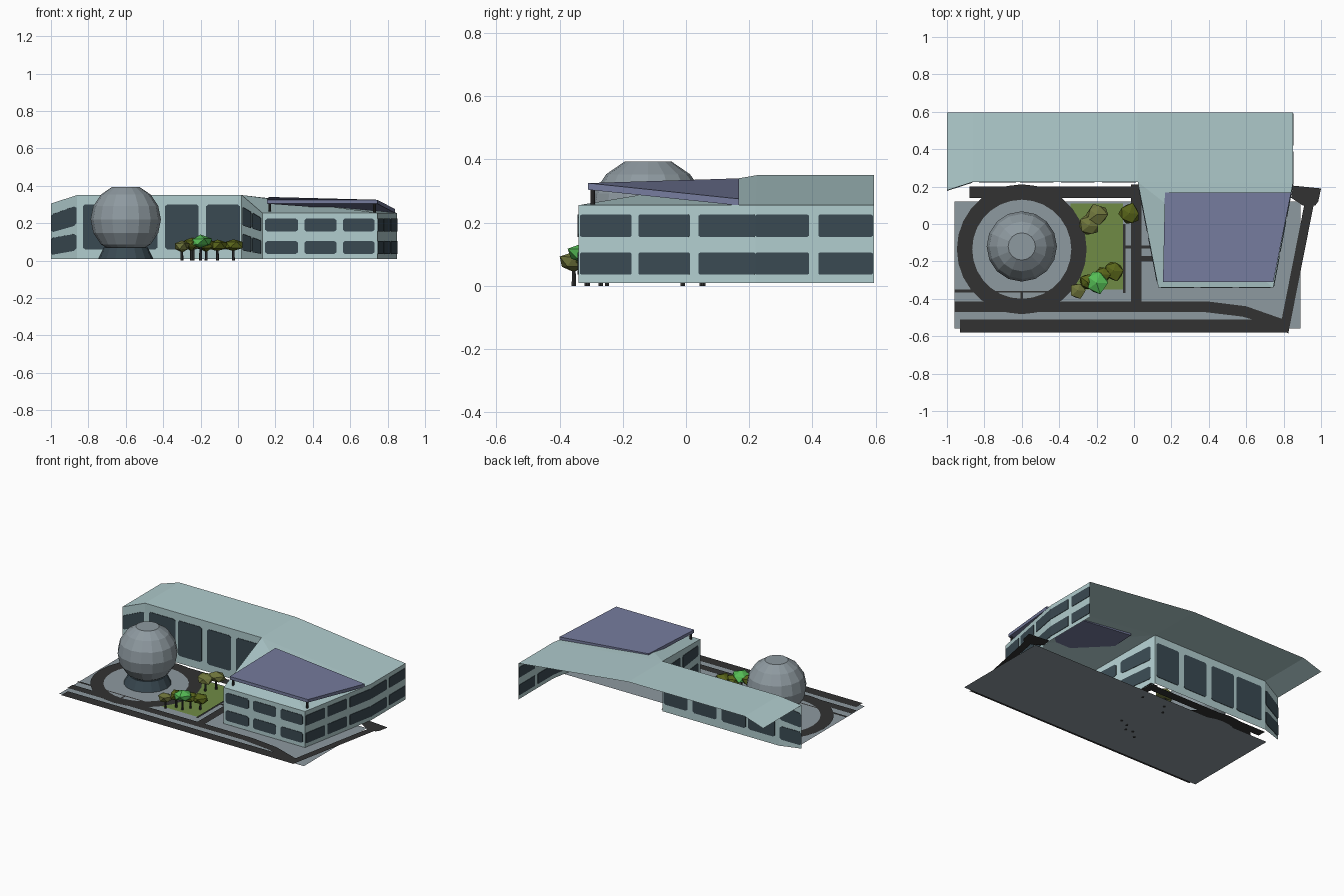
import bpy, bmesh, math, random
from mathutils import Vector

if "Cube" in bpy.data.objects:
    bpy.data.objects.remove(bpy.data.objects["Cube"])

random.seed(4)


def mat(name, r, g, b):
    m = bpy.data.materials.new(name)
    m.diffuse_color = (r, g, b, 1)
    m.use_nodes = True
    m.node_tree.nodes["Principled BSDF"].inputs["Base Color"].default_value = m.diffuse_color
    return m


WALL = mat("pale_teal", 0.44, 0.61, 0.62)
GLASS = mat("dark_glass", 0.042, 0.068, 0.085)
STONE = mat("grey_stone", 0.27, 0.32, 0.35)
ROAD = mat("asphalt", 0.032, 0.032, 0.032)
PANEL = mat("slate_blue", 0.18, 0.20, 0.34)
LAWN = mat("lawn_green", 0.16, 0.26, 0.06)
BRIGHT = mat("bright_leaf", 0.09, 0.50, 0.09)
OLIVE = mat("olive_leaf", 0.10, 0.13, 0.01)
MOSS = mat("moss_leaf", 0.16, 0.18, 0.045)


def mesh(name, verts, faces, m):
    me = bpy.data.meshes.new(name)
    me.from_pydata([tuple(v) for v in verts], [], faces)
    me.materials.append(m)
    ob = bpy.data.objects.new(name, me)
    bpy.context.collection.objects.link(ob)
    return ob


def flat(name, pts, z, m):
    return mesh(name, [(x, y, z) for x, y in pts], [list(range(len(pts)))], m)


def rect(name, x0, x1, y0, y1, z, m):
    return flat(name, [(x0, y0), (x1, y0), (x1, y1), (x0, y1)], z, m)


def prism(name, pts, offset, m):
    """Solid between a polygon and its copy moved by offset."""
    n = len(pts)
    o = Vector(offset)
    vs = [Vector(p) for p in pts] + [Vector(p) + o for p in pts]
    fs = [list(range(n))[::-1], list(range(n, 2 * n))]
    fs += [[i, (i + 1) % n, (i + 1) % n + n, i + n] for i in range(n)]
    ob = mesh(name, vs, fs, m)
    bm = bmesh.new()
    bm.from_mesh(ob.data)
    bmesh.ops.recalc_face_normals(bm, faces=bm.faces)
    bm.to_mesh(ob.data)
    bm.free()
    return ob


def lathe(name, profile, cx, cy, n, m, caps=True):
    vs, fs = [], []
    for r, z in profile:
        for i in range(n):
            a = 2 * math.pi * i / n
            vs.append((cx + r * math.cos(a), cy + r * math.sin(a), z))
    for k in range(len(profile) - 1):
        for i in range(n):
            j = (i + 1) % n
            fs.append([k * n + i, k * n + j, (k + 1) * n + j, (k + 1) * n + i])
    if caps:
        fs += [list(range(n))[::-1], list(range((len(profile) - 1) * n, len(profile) * n))]
    return mesh(name, vs, fs, m)


def wall(name, a, b, za, zb):
    return mesh(name, [(*a, 0.008), (*b, 0.008), (*b, zb), (*a, za)], [[0, 1, 2, 3]], WALL)


def window(name, a, b, s0, s1, low, high, c=0.012):
    """Thin chamfered pane set through wall a-b; low/high are (z at a, z at b)."""
    a, b = Vector((*a, 0)), Vector((*b, 0))
    d = b - a
    nrm = Vector((d.y, -d.x, 0)).normalized() * 0.006
    cs, cz = c / d.length, c * 0.8

    def pt(s, zz, dz):
        p = a + d * s
        p.z = zz[0] + (zz[1] - zz[0]) * s + dz
        return p - nrm / 2
    pts = [pt(s0 + cs, low, 0), pt(s1 - cs, low, 0), pt(s1, low, cz), pt(s1, high, -cz),
           pt(s1 - cs, high, 0), pt(s0 + cs, high, 0), pt(s0, high, -cz), pt(s0, low, cz)]
    prism(name, pts, nrm, GLASS)


# --- ground plate, lawn and roads
rect("ground_plate", -0.96, 0.89, -0.56, 0.12, 0.004, STONE)
rect("lawn", -0.34, -0.06, -0.35, 0.11, 0.006, LAWN)
C = (-0.6, -0.135)
lathe("plaza_disc", [(0.27, 0.008), (0.001, 0.008)], *C, 28, STONE, False)
lathe("ring_road", [(0.347, 0.009), (0.265, 0.009)], *C, 28, ROAD, False)
for i, r in enumerate([
        (-0.93, 0.82, -0.58, -0.51), (-0.96, 0.37, -0.47, -0.415),
        (-0.88, 0.0, 0.14, 0.20), (-0.015, 0.04, -0.42, 0.21),
        (-0.96, -0.82, -0.367, -0.35), (-0.82, -0.36, -0.367, -0.357),
        (-0.606, -0.594, -0.42, -0.36), (-0.06, -0.045, -0.37, 0.0),
        (-0.05, 0.14, -0.13, -0.115), (0.04, 0.14, -0.20, -0.17)]):
    rect(f"road_{i}", *r, 0.010, ROAD)
flat("curved_road", [(0.37, -0.47), (0.58, -0.495), (0.80, -0.56), (0.80, -0.51),
                     (0.60, -0.44), (0.40, -0.415), (0.37, -0.415)], 0.010, ROAD)
flat("side_road", [(0.78, -0.56), (0.825, -0.585), (0.96, 0.10), (0.91, 0.10)], 0.011, ROAD)
flat("side_road_end", [(0.84, 0.14), (0.90, 0.10), (0.97, 0.10), (0.985, 0.12),
                       (1.0, 0.19), (0.85, 0.205)], 0.011, ROAD)

# --- building walls (back and left end stay open)
P = [(-1, 0.18), (-0.86, 0.225), (0.02, 0.225), (0.13, -0.34),
     (0.745, -0.34), (0.85, 0.22), (0.85, 0.595)]
H = [0.305, 0.35, 0.35, 0.255, 0.255, 0.255, 0.255]
names = ["left_end", "courtyard", "wing_inner", "wing_front", "wing_side", "right_side"]
for i, n in enumerate(names):
    wall(n + "_wall", P[i], P[i + 1], H[i], H[i + 1])

# --- roof: long back strip plus front wing
back = [(-1, 0.595, 0.305), (-0.86, 0.595, 0.35), (0.02, 0.595, 0.35), (0.85, 0.595, 0.255)]
front = [(*P[i], H[i]) for i in (0, 1, 2, 5)]
mesh("back_roof", front + back, [[i, i + 1, i + 5, i + 4] for i in range(3)], WALL)
mesh("wing_roof", [(*P[i], H[i]) for i in (2, 3, 4, 5)], [[0, 1, 2], [0, 2, 3]], WALL)

# --- windows
LOW, UP = ((0.035, 0.035), (0.105, 0.105)), ((0.155, 0.155), (0.225, 0.225))
for k, (x0, x1) in enumerate([(-0.83, -0.63), (-0.61, -0.43), (-0.39, -0.21), (-0.17, 0.01)]):
    window(f"tall_window_{k}", P[1], P[2], (x0 + 0.86) / 0.88, (x1 + 0.86) / 0.88,
           (0.06, 0.06), (0.30, 0.30))
rows = {
    0: [((0.03, 0.055), (0.12, 0.145)), ((0.15, 0.19), (0.245, 0.295))],
    2: [((0.055, 0.035), (0.145, 0.105)), ((0.19, 0.155), (0.29, 0.225))],
    3: [LOW, UP], 4: [LOW, UP], 5: [LOW, UP]}
cols = {
    0: [(0.0, 0.96)], 2: [(0.06, 0.47), (0.53, 0.94)],
    3: [(0.025, 0.31), (0.365, 0.645), (0.70, 0.975)],
    4: [(0.01, 0.30), (0.34, 0.63), (0.68, 1.0)], 5: [(0.0, 0.45), (0.53, 0.99)]}
for w in rows:
    for r, (lo, hi) in enumerate(rows[w]):
        for k, (s0, s1) in enumerate(cols[w]):
            window(f"{names[w]}_window_{r}_{k}", P[w], P[w + 1], s0, s1, lo, hi,
                   0.004 if w > 3 else 0.012)

# --- tilted canopy on posts above the wing
prism("canopy", [(0.155, -0.31, 0.325), (0.745, -0.31, 0.325),
                 (0.84, 0.168, 0.275), (0.165, 0.168, 0.34)], (0, 0, -0.021), PANEL)
for i, (x, y) in enumerate([(0.17, -0.295), (0.73, -0.295)]):
    lathe(f"canopy_post_{i}", [(0.007, 0.25), (0.007, 0.31)], x, y, 8, ROAD)

# --- globe on a flared base
R, cz, gx, gy = 0.188, 0.22, -0.6, -0.12
prof = [(R * math.sin(a), cz - R * math.cos(a))
        for a in [math.pi * k / 8 for k in range(1, 8)]]
prof[-1] = (0.073, 0.394)
lathe("globe", prof, gx, gy, 16, STONE)
lathe("globe_base", [(0.148, 0.008), (0.118, 0.07)], gx, gy, 16, GLASS)

# --- low-poly trees
trees = [(-0.30, -0.355, 0.045, 0.075, MOSS), (-0.20, -0.315, 0.062, 0.10, BRIGHT),
         (-0.25, -0.31, 0.042, 0.09, OLIVE), (-0.17, -0.27, 0.045, 0.085, OLIVE),
         (-0.11, -0.25, 0.055, 0.08, OLIVE), (-0.24, -0.01, 0.058, 0.09, MOSS),
         (-0.20, 0.05, 0.058, 0.09, MOSS), (-0.025, 0.055, 0.058, 0.085, OLIVE)]
for i, (x, y, r, z, m) in enumerate(trees):
    lathe(f"tree_trunk_{i}", [(0.008, 0.0), (0.006, z)], x, y, 6, ROAD)
    bm = bmesh.new()
    bmesh.ops.create_icosphere(bm, subdivisions=1, radius=1)
    for v in bm.verts:
        k = random.uniform(0.85, 1.2)
        v.co = Vector((x + v.co.x * r * k, y + v.co.y * r * k, z + v.co.z * 0.034 * k))
    me = bpy.data.meshes.new(f"tree_crown_{i}")
    bm.to_mesh(me)
    bm.free()
    me.materials.append(m)
    bpy.context.collection.objects.link(bpy.data.objects.new(f"tree_crown_{i}", me))
